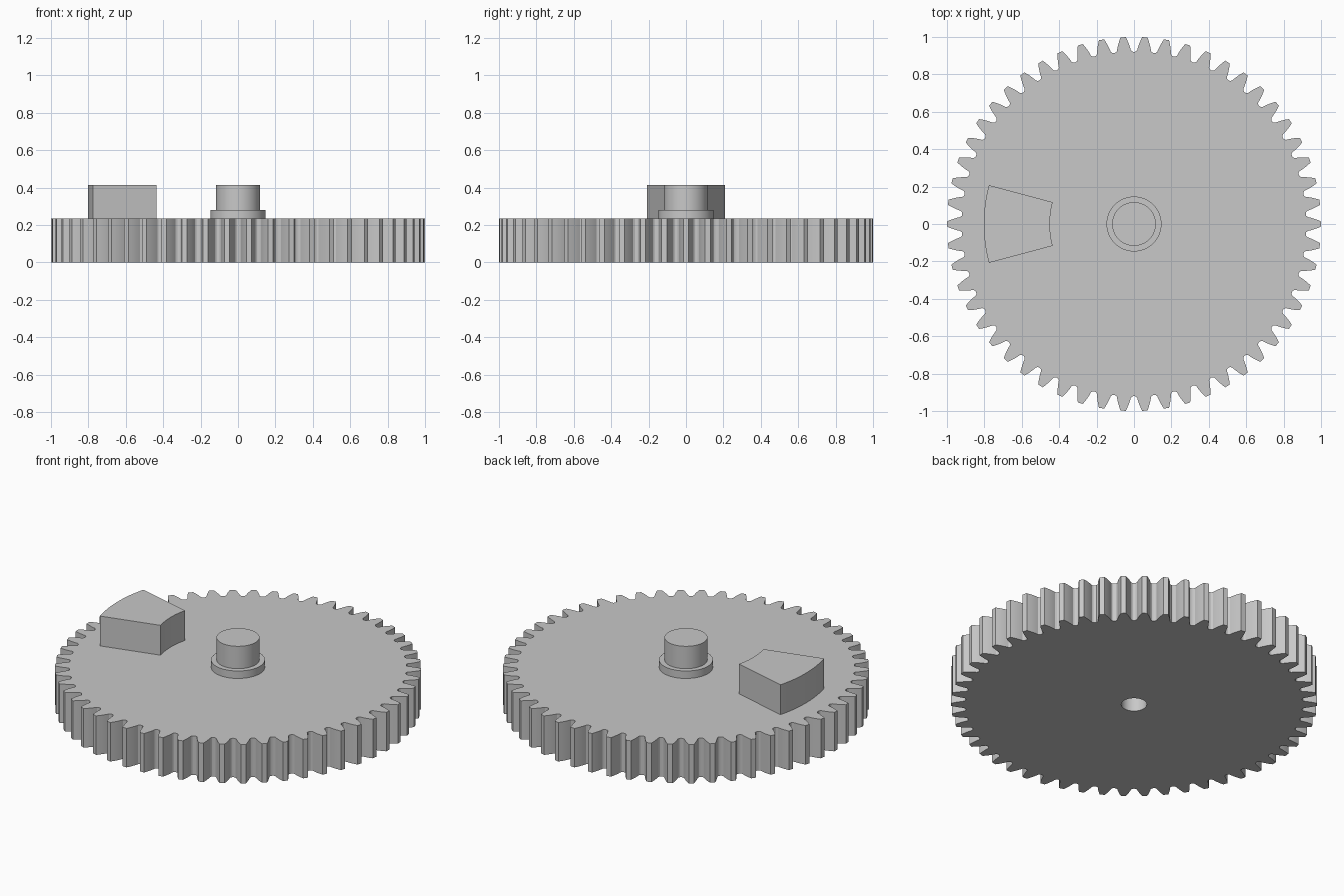
import bpy
import bmesh
from math import pi, cos, sin, tan, acos, radians

cube = bpy.data.objects.get("Cube")
if cube:
    bpy.data.objects.remove(cube, do_unlink=True)

TEETH = 54
MODULE = 2 / (TEETH + 2)
ROOT = 1 - 2.25 * MODULE
PRESSURE = radians(20)
BASE = TEETH * MODULE / 2 * cos(PRESSURE)
THICK, TOP = 0.235, 0.415
BORE = 0.07

grey = bpy.data.materials.new("plain grey")
grey.use_nodes = True
colour = (0.58, 0.58, 0.58, 1)
grey.diffuse_color = colour
grey.node_tree.nodes["Principled BSDF"].inputs["Base Color"].default_value = colour


def polar(r, a):
    return r * cos(a), r * sin(a)


def finish(bm, name):
    bmesh.ops.remove_doubles(bm, verts=bm.verts, dist=1e-5)
    bmesh.ops.recalc_face_normals(bm, faces=bm.faces)
    mesh = bpy.data.meshes.new(name)
    bm.to_mesh(mesh)
    bm.free()
    mesh.materials.append(grey)
    obj = bpy.data.objects.new(name, mesh)
    bpy.context.collection.objects.link(obj)
    bpy.ops.object.select_all(action="DESELECT")
    obj.select_set(True)
    bpy.context.view_layer.objects.active = obj
    bpy.ops.object.shade_smooth_by_angle(angle=radians(30))
    return obj


def half_angle(r):
    """Half the angular width of an involute tooth at radius r."""
    a = acos(BASE / r)
    return pi / (2 * TEETH) + (tan(PRESSURE) - PRESSURE) - (tan(a) - a)


# Toothed wheel: one sector per tooth, from the bore out to the tooth outline
pitch = 2 * pi / TEETH
flank = [(r, half_angle(r)) for r in (ROOT + 0.009, 0.945, 0.965, 0.983, 1.0)]
side = [(ROOT, pitch / 2), (ROOT + 0.002, pitch / 2 - 0.01)] + flank
tooth = [(r, -a) for r, a in side] + [(r, a) for r, a in reversed(side)]
bm = bmesh.new()
for i in range(TEETH):
    mid = i * pitch
    loop = [polar(r, mid + a) for r, a in tooth]
    loop += [polar(BORE, mid + pitch / 2), polar(BORE, mid - pitch / 2)]
    low = [bm.verts.new((x, y, 0)) for x, y in loop]
    high = [bm.verts.new((x, y, THICK)) for x, y in loop]
    bm.faces.new(low[::-1])
    bm.faces.new(high)
    n = len(loop)
    for j in range(n):
        # skip the two radial cuts shared with neighbouring sectors
        if j not in (n - 3, n - 1):
            k = (j + 1) % n
            bm.faces.new((low[j], low[k], high[k], high[j]))
finish(bm, "toothed_wheel")

# Hub: collar and round pin, hollow below where the bore continues
profile = [(0, 0.33), (BORE, 0.33), (BORE, THICK), (0.147, THICK),
           (0.147, 0.28), (0.117, 0.28), (0.117, TOP), (0, TOP)]
bm = bmesh.new()
verts = [bm.verts.new((r, 0, z)) for r, z in profile]
edges = [bm.edges.new(pair) for pair in zip(verts, verts[1:])]
bmesh.ops.spin(bm, geom=verts + edges, cent=(0, 0, 0), axis=(0, 0, 1),
               angle=2 * pi, steps=TEETH, use_merge=True)
finish(bm, "hub_and_pin")

# Raised sector block on the right side of the wheel
steps = 12
spread = [pi + radians(-15 + 30 * i / steps) for i in range(steps + 1)]
outline = [polar(0.803, a) for a in spread] + [polar(0.45, a) for a in reversed(spread)]
bm = bmesh.new()
base = bm.faces.new([bm.verts.new((x, y, THICK)) for x, y in outline])
up = bmesh.ops.extrude_face_region(bm, geom=[base], use_keep_orig=True)
bmesh.ops.translate(bm, vec=(0, 0, TOP - THICK),
                    verts=[v for v in up["geom"] if isinstance(v, bmesh.types.BMVert)])
finish(bm, "sector_block")
